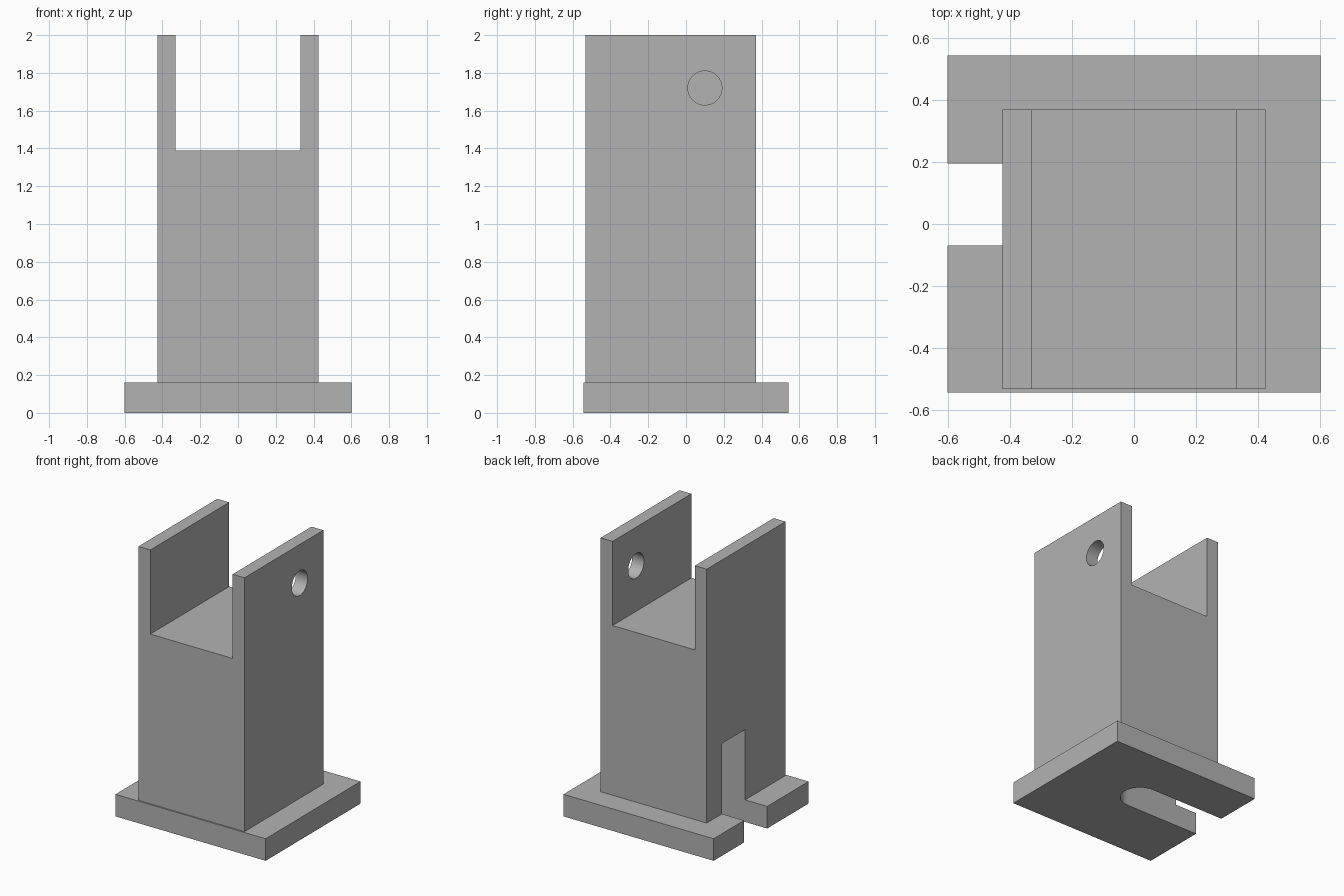
import bpy, bmesh
from math import pi, sin, cos
from mathutils import Matrix, Vector

default = bpy.data.objects.get("Cube")
if default:
    bpy.data.objects.remove(default, do_unlink=True)

GREY = (0.45, 0.45, 0.45, 1)
grey = bpy.data.materials.new("plain grey")
grey.use_nodes = True
grey.diffuse_color = GREY
grey.node_tree.nodes["Principled BSDF"].inputs["Base Color"].default_value = GREY

# Rotations taking a flat profile onto another plane
UPRIGHT = Matrix.Rotation(pi / 2, 4, "X")                              # profile in x, z
SIDEWAYS = Matrix.Rotation(pi / 2, 4, "Z") @ UPRIGHT                   # profile in y, z


def prism(name, points, start, depth, turn=Matrix()):
    """Extrude a closed profile along its normal."""
    bm = bmesh.new()
    face = bm.faces.new([bm.verts.new((u, v, start)) for u, v in points])
    new = bmesh.ops.extrude_face_region(bm, geom=[face])["geom"]
    bmesh.ops.translate(bm, vec=Vector((0, 0, depth)),
                        verts=[g for g in new if isinstance(g, bmesh.types.BMVert)])
    bm.transform(turn)
    bmesh.ops.recalc_face_normals(bm, faces=bm.faces)
    mesh = bpy.data.meshes.new(name)
    bm.to_mesh(mesh)
    bm.free()
    mesh.materials.append(grey)
    obj = bpy.data.objects.new(name, mesh)
    bpy.context.collection.objects.link(obj)
    return obj


def arc(u, v, r, start, end, steps):
    angles = [start + (end - start) * i / steps for i in range(steps + 1)]
    return [(u + r * cos(a), v + r * sin(a)) for a in angles]


def cut(target, cutter):
    bpy.context.view_layer.objects.active = target
    mod = target.modifiers.new("cut", "BOOLEAN")
    mod.operation = "DIFFERENCE"
    mod.solver = "EXACT"
    mod.object = cutter
    bpy.ops.object.modifier_apply(modifier=mod.name)


# Base plate
base = prism("base_plate", [(-.602, -.543), (.602, -.543), (.602, .543), (-.602, .543)], 0, .16)

# Tower with a fork at the top
half = [(.425, .16), (.425, 2), (.33, 2), (.33, 1.39)]
tower = prism("forked_tower", half + [(-x, z) for x, z in reversed(half)], -.37, .903, UPRIGHT)

# Round-ended slot running in from the right side
SLOT_Y, SLOT_R = .0625, .1325
slot = prism("slot_cutter",
             [(-.8, SLOT_Y - SLOT_R)] + arc(0, SLOT_Y, SLOT_R, -pi / 2, pi / 2, 32)
             + [(-.8, SLOT_Y + SLOT_R)], -.1, .77)
cut(base, slot)
cut(tower, slot)

# Staggered pin holes, one through each fork wall
cutters = [slot]
for name, y, start in (("left_hole_cutter", .1, .2), ("right_hole_cutter", -.18, -.6)):
    hole = prism(name, arc(y, 1.72, .09, 0, 2 * pi, 48)[:-1], start, .4, SIDEWAYS)
    cut(tower, hole)
    cutters.append(hole)

for cutter in cutters:
    bpy.data.objects.remove(cutter, do_unlink=True)

# Smooth bores, crisp edges
bpy.ops.object.select_all(action="DESELECT")
for part in (base, tower):
    part.select_set(True)
bpy.context.view_layer.objects.active = tower
bpy.ops.object.shade_smooth_by_angle(angle=pi / 6)
